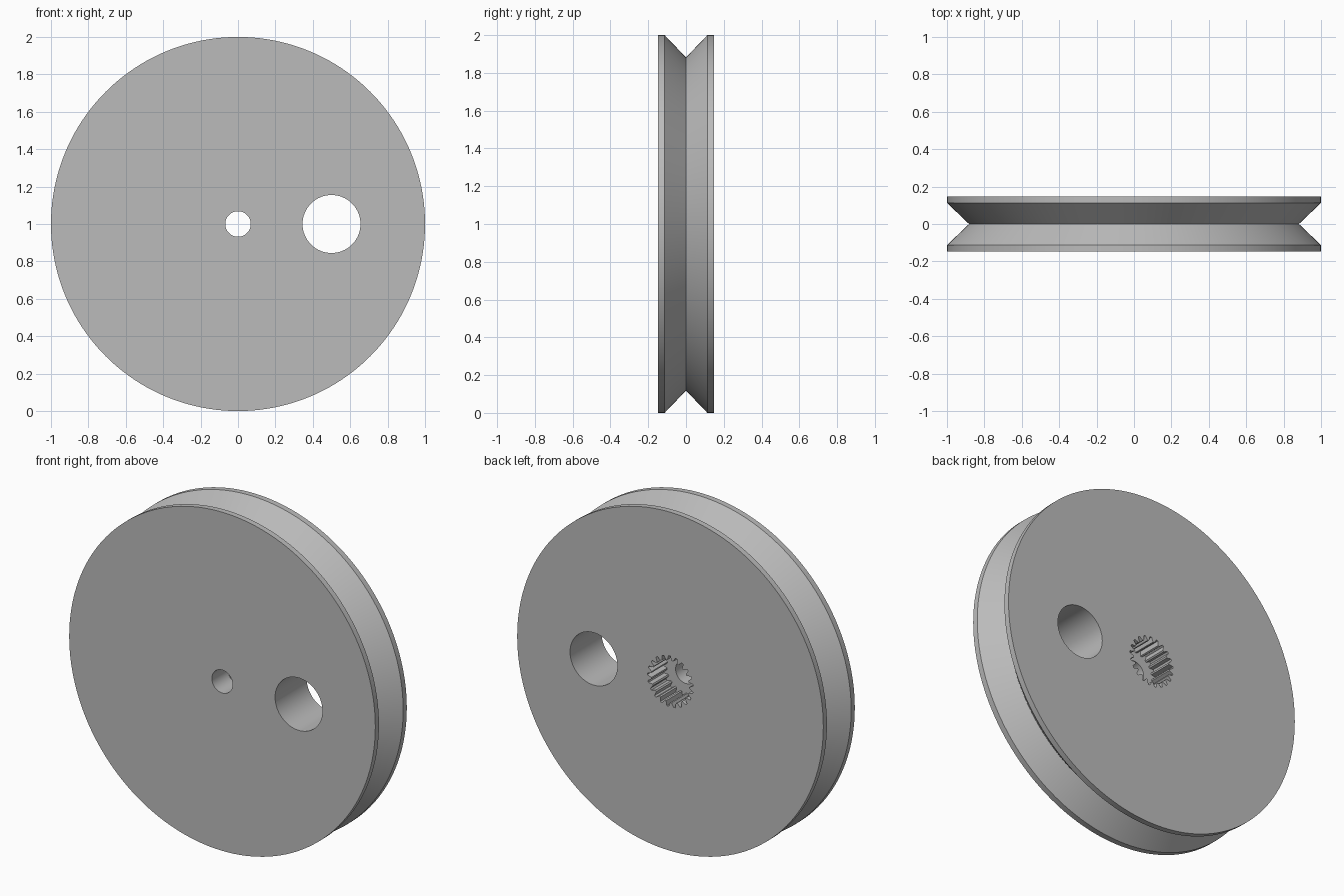
import bpy
import bmesh
from math import sin, cos, pi

old = bpy.data.objects.get("Cube")
if old:
    bpy.data.objects.remove(old, do_unlink=True)

THICK = 0.147     # half thickness
AXLE_Z = 1.0

grey = bpy.data.materials.new("plain_grey")
grey.use_nodes = True
colour = (0.5, 0.5, 0.5, 1.0)
grey.diffuse_color = colour
grey.node_tree.nodes["Principled BSDF"].inputs["Base Color"].default_value = colour


def loft(name, sections, x=0.0):
    """Closed solid along y from (y, radii) sections, one radius per corner."""
    bm = bmesh.new()
    rings = []
    for y, radii in sections:
        n = len(radii)
        rings.append([bm.verts.new((x + r * cos(2 * pi * i / n), y,
                                    AXLE_Z + r * sin(2 * pi * i / n)))
                      for i, r in enumerate(radii)])
    for a, b in zip(rings, rings[1:]):
        for i in range(n):
            j = (i + 1) % n
            bm.faces.new((a[i], a[j], b[j], b[i]))
    bm.faces.new(rings[0])
    bm.faces.new(rings[-1])
    bmesh.ops.recalc_face_normals(bm, faces=bm.faces)
    mesh = bpy.data.meshes.new(name)
    bm.to_mesh(mesh)
    bm.free()
    mesh.materials.append(grey)
    obj = bpy.data.objects.new(name, mesh)
    bpy.context.collection.objects.link(obj)
    return obj


def cut(target, cutter):
    """Subtract the cutter for good and remove it."""
    cutter.hide_render = True
    bpy.context.view_layer.objects.active = target
    mod = target.modifiers.new("cut", "BOOLEAN")
    mod.operation = "DIFFERENCE"
    mod.solver = "EXACT"
    mod.object = cutter
    bpy.ops.object.modifier_apply(modifier=mod.name)
    bpy.data.objects.remove(cutter, do_unlink=True)


# Wheel with two narrow rims and a V groove
profile = [(-THICK, 1.0), (-0.113, 1.0), (0.0, 0.882), (0.113, 1.0), (THICK, 1.0)]
wheel = loft("pulley_wheel", [(y, [r] * 160) for y, r in profile])

# Toothed socket in the back, half way through
teeth = [0.15, 0.15, 0.124, 0.124] * 21
cut(wheel, loft("spline_cutter", [(0.0, teeth), (0.3, teeth)]))

# Screw hole in the middle and the larger hole beside it
for name, radius, x in (("screw_cutter", 0.068, 0.0), ("side_hole_cutter", 0.155, 0.5)):
    cut(wheel, loft(name, [(-0.3, [radius] * 64), (0.3, [radius] * 64)], x))

# Smooth round walls, sharp rims and teeth
bpy.ops.object.select_all(action="DESELECT")
wheel.select_set(True)
bpy.context.view_layer.objects.active = wheel
bpy.ops.object.shade_smooth_by_angle(angle=pi / 6)
